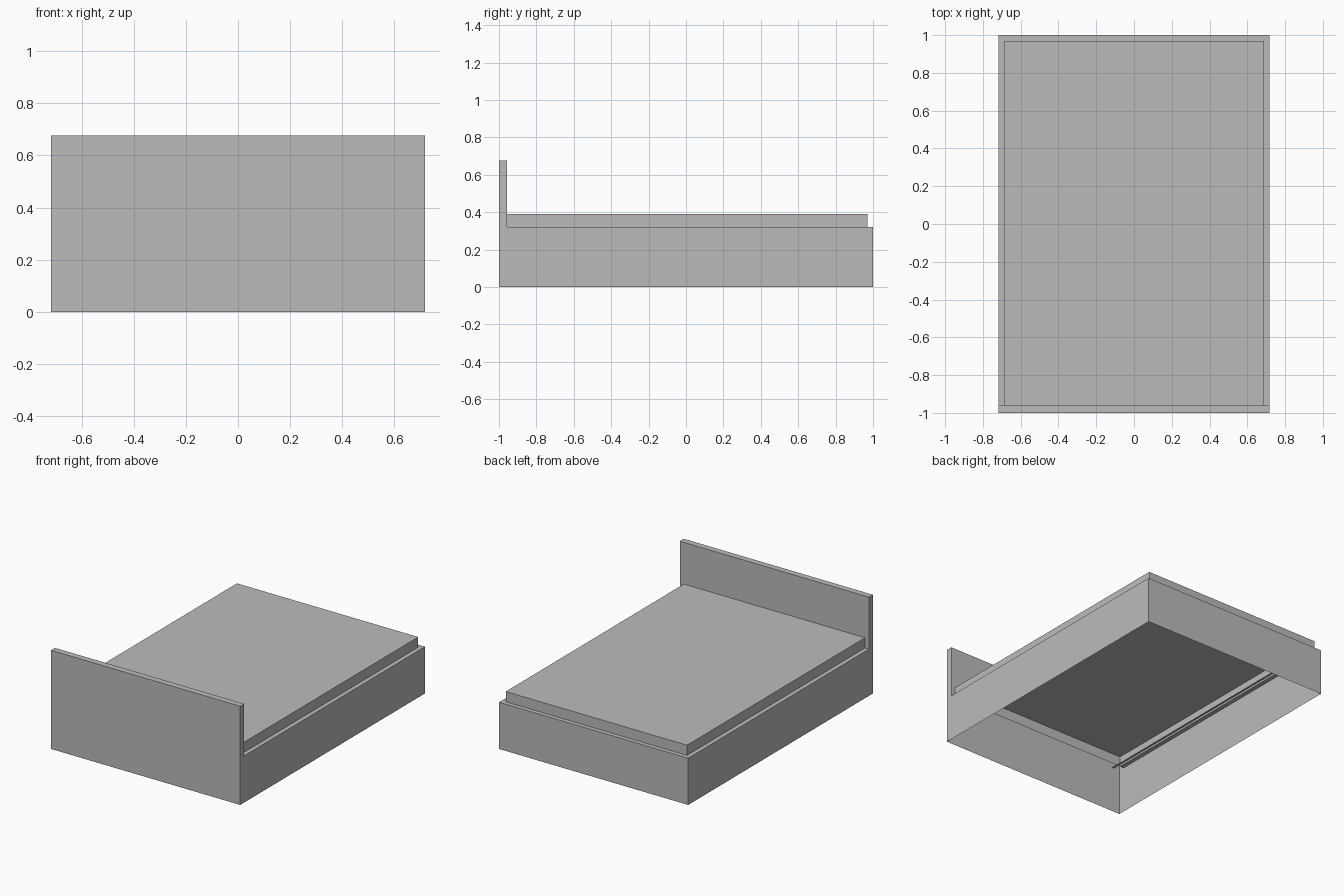
import bpy
import bmesh

cube = bpy.data.objects.get("Cube")
if cube:
    bpy.data.objects.remove(cube, do_unlink=True)

grey = bpy.data.materials.new("plain_grey")
grey.use_nodes = True
colour = (0.5, 0.5, 0.5, 1)
grey.diffuse_color = colour
grey.node_tree.nodes["Principled BSDF"].inputs["Base Color"].default_value = colour

W, L = 0.717, 1.0            # half width and half length of the bed
MW, MB = 0.687, 0.97         # mattress half width and foot end
HEAD = -0.957                # inner face of the headboard
RAIL, TOP, HIGH = 0.32, 0.39, 0.676


def shell(name, x, y, z, skip=()):
    """Box from (min, max) ranges, leaving out the sides named in skip."""
    bm = bmesh.new()
    bmesh.ops.create_cube(bm, size=1)
    for v in bm.verts:
        v.co = [r[0] if c < 0 else r[1] for c, r in zip(v.co, (x, y, z))]
    bm.normal_update()
    sides = {"-x": (0, -1), "+x": (0, 1), "-y": (1, -1),
             "+y": (1, 1), "-z": (2, -1), "+z": (2, 1)}
    gone = [f for f in bm.faces for s in skip
            if f.normal[sides[s][0]] * sides[s][1] > 0.9]
    bmesh.ops.delete(bm, geom=gone, context="FACES")
    return finish(name, bm)


def strips(name, rects, z):
    """Flat horizontal strips given as (x0, x1, y0, y1)."""
    bm = bmesh.new()
    for x0, x1, y0, y1 in rects:
        bm.faces.new([bm.verts.new((x, y, z)) for x, y in
                      ((x0, y0), (x1, y0), (x1, y1), (x0, y1))])
    return finish(name, bm)


def finish(name, bm):
    mesh = bpy.data.meshes.new(name)
    bm.to_mesh(mesh)
    bm.free()
    mesh.materials.append(grey)
    obj = bpy.data.objects.new(name, mesh)
    bpy.context.collection.objects.link(obj)
    return obj


# Hollow base, open above and below
shell("bed_frame", (-W, W), (-L, L), (0, RAIL), skip=("-z", "+z"))

# Headboard, hollow and open into the base
shell("headboard", (-W, W), (-L, HEAD), (RAIL, HIGH), skip=("-z",))

# Mattress, open below and butted against the headboard
shell("mattress", (-MW, MW), (HEAD, MB), (RAIL, TOP), skip=("-z", "-y"))

# Ledge around the mattress on the sides and foot
strips("frame_ledge", [(-W, -MW, HEAD, L), (MW, W, HEAD, L),
                       (-MW, MW, MB, L)], RAIL)

# Narrow support lips inside the side rails
lip = (0.657, 0.672)
strips("support_lips", [(-lip[1], -lip[0], -L, MB),
                        (lip[0], lip[1], -L, MB)], RAIL)
